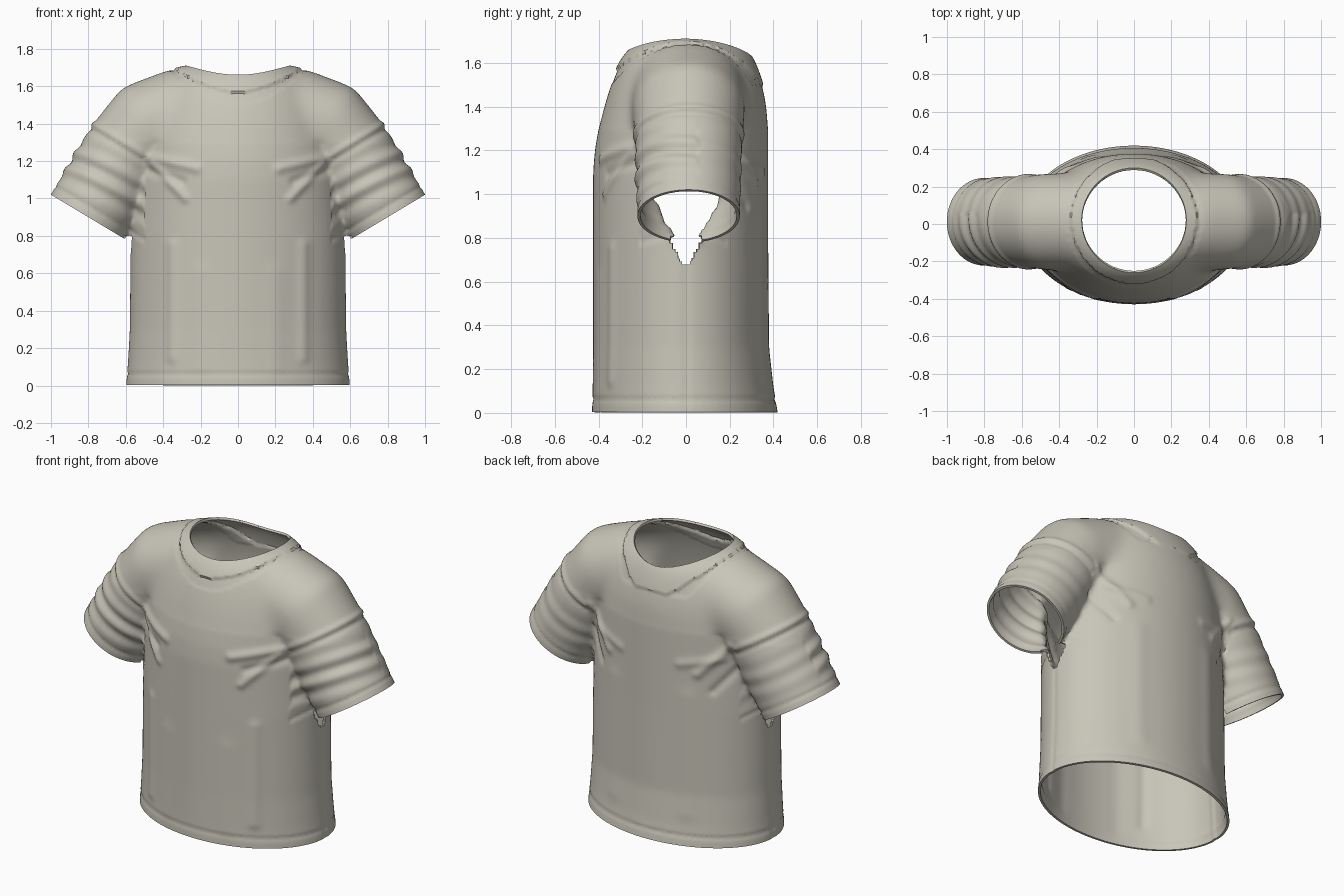
import bpy, bmesh
from math import sin, cos, pi, exp, hypot, radians
from mathutils import Vector

cube = bpy.data.objects.get("Cube")
if cube:
    bpy.data.objects.remove(cube, do_unlink=True)

NECK_Y, NECK_R = 0.02, 0.28
CUFF = Vector((0.8, 0, 0.9))            # centre of the sleeve opening
AXIS = Vector((-0.515, 0, 0.857))       # from the opening up the sleeve
SIDES = 64


def loft(bm, rings):
    """Closed solid through rings of equal point count."""
    loops = [[bm.verts.new(p) for p in ring] for ring in rings]
    for a, b in zip(loops, loops[1:]):
        for i in range(SIDES):
            j = (i + 1) % SIDES
            bm.faces.new((a[i], a[j], b[j], b[i]))
    bm.faces.new(loops[0][::-1])
    bm.faces.new(loops[-1])


def add_object(name, bm):
    mesh = bpy.data.meshes.new(name)
    bm.to_mesh(mesh)
    bm.free()
    obj = bpy.data.objects.new(name, mesh)
    bpy.context.collection.objects.link(obj)
    return obj


def bake(obj):
    """Apply all modifiers."""
    bpy.context.view_layer.update()
    deps = bpy.context.evaluated_depsgraph_get()
    mesh = bpy.data.meshes.new_from_object(obj.evaluated_get(deps))
    obj.modifiers.clear()
    obj.data = mesh


def bump(d, width):
    return exp(-(d / width) ** 2)


def segment_distance(x, z, x0, z0, x1, z1):
    p, a, d = Vector((x, z)), Vector((x0, z0)), Vector((x1 - x0, z1 - z0))
    t = max(0, min(1, (p - a).dot(d) / d.length_squared))
    return (p - a - d * t).length


# Torso: height, half width, front depth, back depth
torso = [(-0.06, .60, .43, .43), (0, .60, .43, .42), (.12, .59, .427, .40),
         (.3, .58, .425, .38), (.8, .575, .425, .376), (1.1, .56, .425, .376),
         (1.2, .55, .417, .376), (1.3, .54, .40, .376), (1.4, .51, .375, .37),
         (1.5, .47, .345, .35), (1.6, .42, .305, .315), (1.66, .37, .26, .28),
         (1.70, .31, .2, .22), (1.72, .2, .12, .14)]
# Sleeve: x, z, radius along the path from cuff to shoulder
sleeve = [(.846, .823, .235), (.8, .9, .235), (.69, 1.08, .24), (.585, 1.25, .245),
          (.47, 1.385, .26), (.33, 1.435, .26), (.1, 1.44, .26)]
angles = [2 * pi * i / SIDES for i in range(SIDES)]

bm = bmesh.new()
loft(bm, [[(w * cos(a), (b if sin(a) > 0 else f) * sin(a), z) for a in angles]
          for z, w, f, b in torso])
for side in (1, -1):
    rings = []
    for i, (x, z, r) in enumerate(sleeve):
        p, q = sleeve[max(i - 1, 0)], sleeve[min(i + 1, len(sleeve) - 1)]
        t = Vector((q[0] - p[0], q[1] - p[1])).normalized()
        rings.append([(side * (x + r * cos(a) * t.y), .012 + r * sin(a),
                       z - r * cos(a) * t.x) for a in angles])
    loft(bm, rings)
bmesh.ops.recalc_face_normals(bm, faces=bm.faces)
shirt = add_object("shirt", bm)

# Fuse torso and sleeves into one skin
remesh = shirt.modifiers.new("fuse", "REMESH")
remesh.mode = "VOXEL"
remesh.voxel_size = 0.014
bake(shirt)

# Soften the skin, most of all over the shoulders
bm = bmesh.new()
bm.from_mesh(shirt.data)
upper = [v for v in bm.verts if v.co.z > 1.3]
for count, verts in ((8, bm.verts[:]), (40, upper)):
    for _ in range(count):
        bmesh.ops.smooth_vert(bm, verts=verts, factor=0.5,
                              use_axis_x=True, use_axis_y=True, use_axis_z=True)
bm.normal_update()

# Cloth folds: x, z to x, z, height, width
front_folds = [(.22, 1.16, .47, 1.22, .014, .025), (.28, 1.0, .45, 1.18, .012, .022),
               (.3, 1.09, .48, 1.15, -.01, .022), (.35, .15, .35, .75, .008, .03),
               (.2, .1, .2, .6, .004, .05)]
back_folds = [(.3, 1.05, .48, 1.25, .012, .025), (.2, 1.1, .42, 1.15, .008, .025),
              (.38, .95, .5, 1.1, -.01, .022), (.25, .2, .25, .9, .005, .05)]
moves = []
for v in bm.verts:
    x, y, z = abs(v.co.x), v.co.y, v.co.z
    s = (Vector((x, 0, z)) - CUFF).dot(AXIS)
    on_sleeve = x > .5 and z > .76 and s < .5
    d = 0
    if on_sleeve:
        # Seam, cuff stitching and wrinkles of the sleeve
        d += .009 * bump(s - .44, .018) - .006 * bump(s - .41, .015)
        d -= .005 * bump(s - .05, .01)
        weight = .009 if y < .05 else .003
        d += weight * sin(s * 62 + y * 7 + x * 5) * bump(s - .22, .12)
    else:
        for fold in (front_folds if y < 0 else back_folds):
            if abs(y) > .08:
                d += fold[4] * bump(segment_distance(x, z, *fold[:4]), fold[5])
        # Bottom hem stitching and side seam
        d -= .005 * bump(z - .06, .01)
        if z < .7 and x > .4:
            d -= .005 * bump(y, .012)
    # Collar band
    r = hypot(x, y - NECK_Y)
    if z > 1.5 and r < .36:
        d += .008 if r < .335 else -.003
    moves.append((v, v.normal * d))
for v, offset in moves:
    v.co += offset
bm.to_mesh(shirt.data)
bm.free()

# Neck opening
bm = bmesh.new()
loft(bm, [[(NECK_R * cos(a), NECK_Y + NECK_R * sin(a), z) for a in angles]
          for z in (1.3, 2)])
bmesh.ops.recalc_face_normals(bm, faces=bm.faces)
cutter = add_object("neck_cutter", bm)
cutter.hide_render = True
cut = shirt.modifiers.new("neck", "BOOLEAN")
cut.operation = "DIFFERENCE"
cut.solver = "EXACT"
cut.object = cutter
bake(shirt)
bpy.data.objects.remove(cutter, do_unlink=True)

bm = bmesh.new()
bm.from_mesh(shirt.data)


def drop(test):
    faces = [f for f in bm.faces if test(f)]
    bmesh.ops.delete(bm, geom=faces, context="FACES")


def slice_off(faces, point, normal):
    edges = {e for f in faces for e in f.edges}
    verts = {v for f in faces for v in f.verts}
    bmesh.ops.bisect_plane(bm, geom=list(faces) + list(edges) + list(verts),
                           plane_co=point, plane_no=normal, clear_outer=True)


drop(lambda f: all(v.co.z > 1.25 and hypot(v.co.x, v.co.y - NECK_Y) < NECK_R + .001
                   for v in f.verts))
# Bottom and cuff openings
slice_off(bm.faces[:], (0, 0, 0.003), (0, 0, -1))
for side in (1, -1):
    near = [f for f in bm.faces
            if side * f.calc_center_median().x > .582 and .6 < f.calc_center_median().z < 1.15]
    slice_off(near, (side * CUFF.x, 0, CUFF.z), (-side * AXIS.x, 0, -AXIS.z))


# Small open notch under each arm
def in_notch(f):
    c = f.calc_center_median()
    return abs(c.x) > .5 and .68 < c.z < .8 and abs(c.y) < .015 + .55 * (c.z - .68)


drop(in_notch)
bm.to_mesh(shirt.data)
bm.free()

# Cloth thickness
thick = shirt.modifiers.new("cloth", "SOLIDIFY")
thick.thickness = 0.014
thick.offset = -1
bake(shirt)
for poly in shirt.data.polygons:
    poly.use_smooth = True
    poly.material_index = 0
shirt.data.set_sharp_from_angle(angle=radians(40))

mat = bpy.data.materials.new("warm_grey_cloth")
mat.use_nodes = True
colour = (0.58, 0.56, 0.48, 1)
mat.diffuse_color = colour
mat.node_tree.nodes["Principled BSDF"].inputs["Base Color"].default_value = colour
shirt.data.materials.clear()
shirt.data.materials.append(mat)
